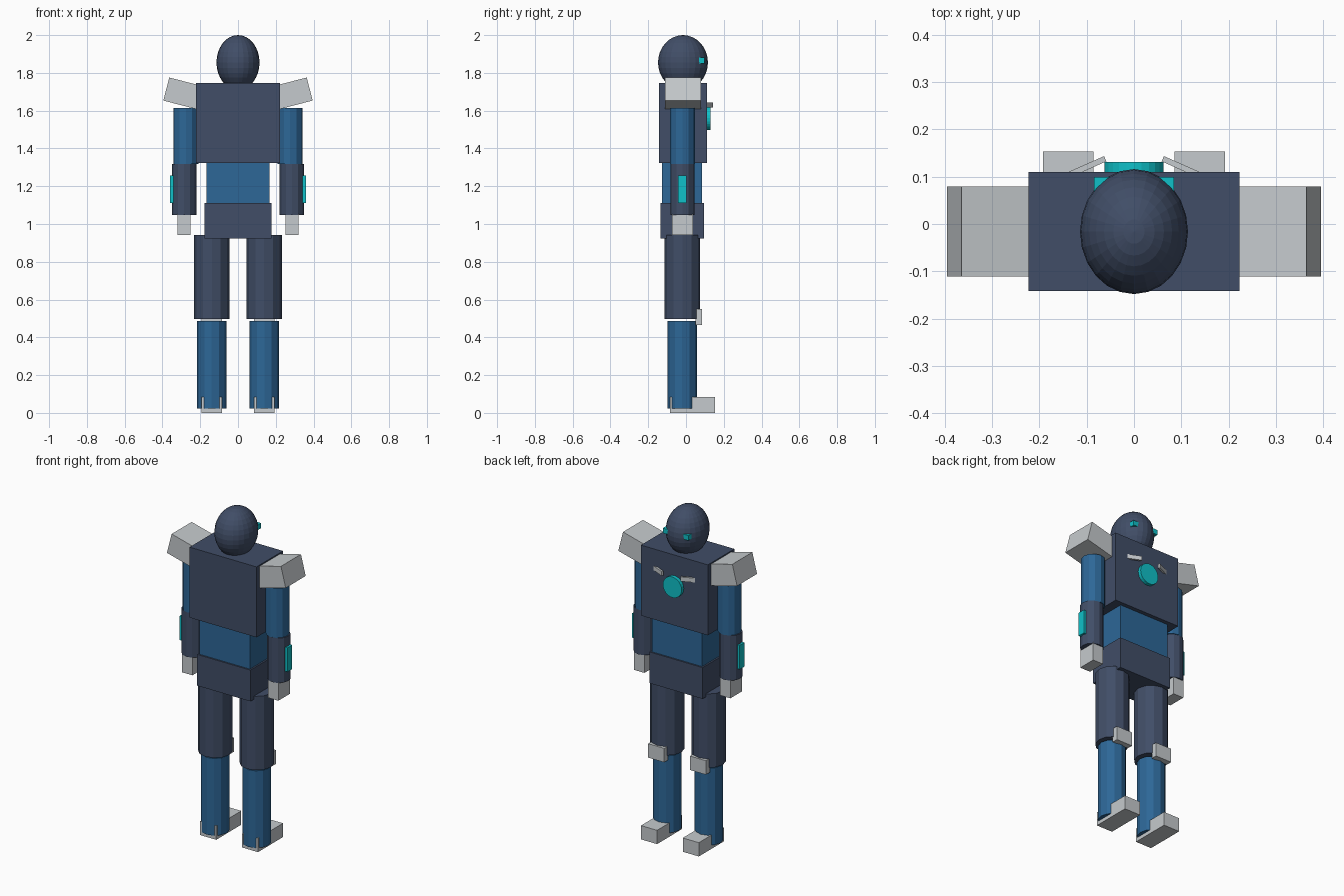
import bpy
import math

cube = bpy.data.objects.get("Cube")
if cube:
    bpy.data.objects.remove(cube, do_unlink=True)


def material(name, rgb):
    m = bpy.data.materials.new(name)
    m.use_nodes = True
    m.diffuse_color = (*rgb, 1)
    m.node_tree.nodes["Principled BSDF"].inputs["Base Color"].default_value = (*rgb, 1)
    return m


NAVY = material("navy", (0.052, 0.075, 0.135))
BLUE = material("blue", (0.026, 0.135, 0.31))
CYAN = material("cyan", (0.005, 0.53, 0.58))
GREY = material("light_grey", (0.56, 0.59, 0.61))


def finish(name, mat):
    ob = bpy.context.object
    ob.name = name
    ob.data.materials.append(mat)
    return ob


def box(name, mat, centre, size, rot=(0, 0, 0)):
    bpy.ops.mesh.primitive_cube_add(size=1, location=centre, rotation=rot)
    ob = finish(name, mat)
    ob.scale = size
    return ob


def cylinder(name, mat, centre, radius, depth, sides=12, rot=(0, 0, 0)):
    bpy.ops.mesh.primitive_cylinder_add(
        vertices=sides, radius=radius, depth=depth, location=centre, rotation=rot)
    return finish(name, mat)


# Head and trunk
bpy.ops.mesh.primitive_uv_sphere_add(segments=24, ring_count=16, radius=1,
                                     location=(0, -0.016, 1.855))
finish("head", NAVY).scale = (0.114, 0.132, 0.145)
box("chest", NAVY, (0, -0.016, 1.534), (0.445, 0.252, 0.424))
box("abdomen", BLUE, (0, -0.02, 1.216), (0.334, 0.212, 0.22))
box("pelvis", NAVY, (0, -0.02, 1.016), (0.354, 0.23, 0.188))
cylinder("chest_disc", CYAN, (0, 0.114, 1.56), 0.0625, 0.034, 24, (math.pi / 2, 0, 0))

# Mirrored parts
for side, s in (("left", 1), ("right", -1)):
    box(side + "_eye", CYAN, (s * 0.065, 0.084, 1.866), (0.04, 0.03, 0.03))
    box(side + "_chest_bar", GREY, (s * 0.1065, 0.1175, 1.63), (0.1, 0.012, 0.026),
        (0, 0, -s * math.radians(24)))
    box(side + "_shoulder_pad", GREY, (s * 0.2925, -0.016, 1.692), (0.18, 0.19, 0.126),
        (0, -s * math.radians(14.5), 0))
    # Arm
    cylinder(side + "_upper_arm", BLUE, (s * 0.276, -0.019, 1.465), 0.066, 0.296)
    cylinder(side + "_forearm", NAVY, (s * 0.285, -0.019, 1.182), 0.064, 0.27)
    box(side + "_arm_panel", CYAN, (s * 0.345, -0.02, 1.185), (0.028, 0.045, 0.145))
    box(side + "_hand", GREY, (s * 0.286, -0.019, 0.997), (0.069, 0.11, 0.112))
    # Leg
    cylinder(side + "_thigh", NAVY, (s * 0.1385, -0.019, 0.719), 0.094, 0.444)
    box(side + "_knee_pad", GREY, (s * 0.139, 0.067, 0.508), (0.107, 0.036, 0.084))
    cylinder(side + "_shin", BLUE, (s * 0.139, -0.02, 0.254), 0.078, 0.464)
    box(side + "_foot", GREY, (s * 0.139, 0.034, 0.0415), (0.107, 0.238, 0.083))
